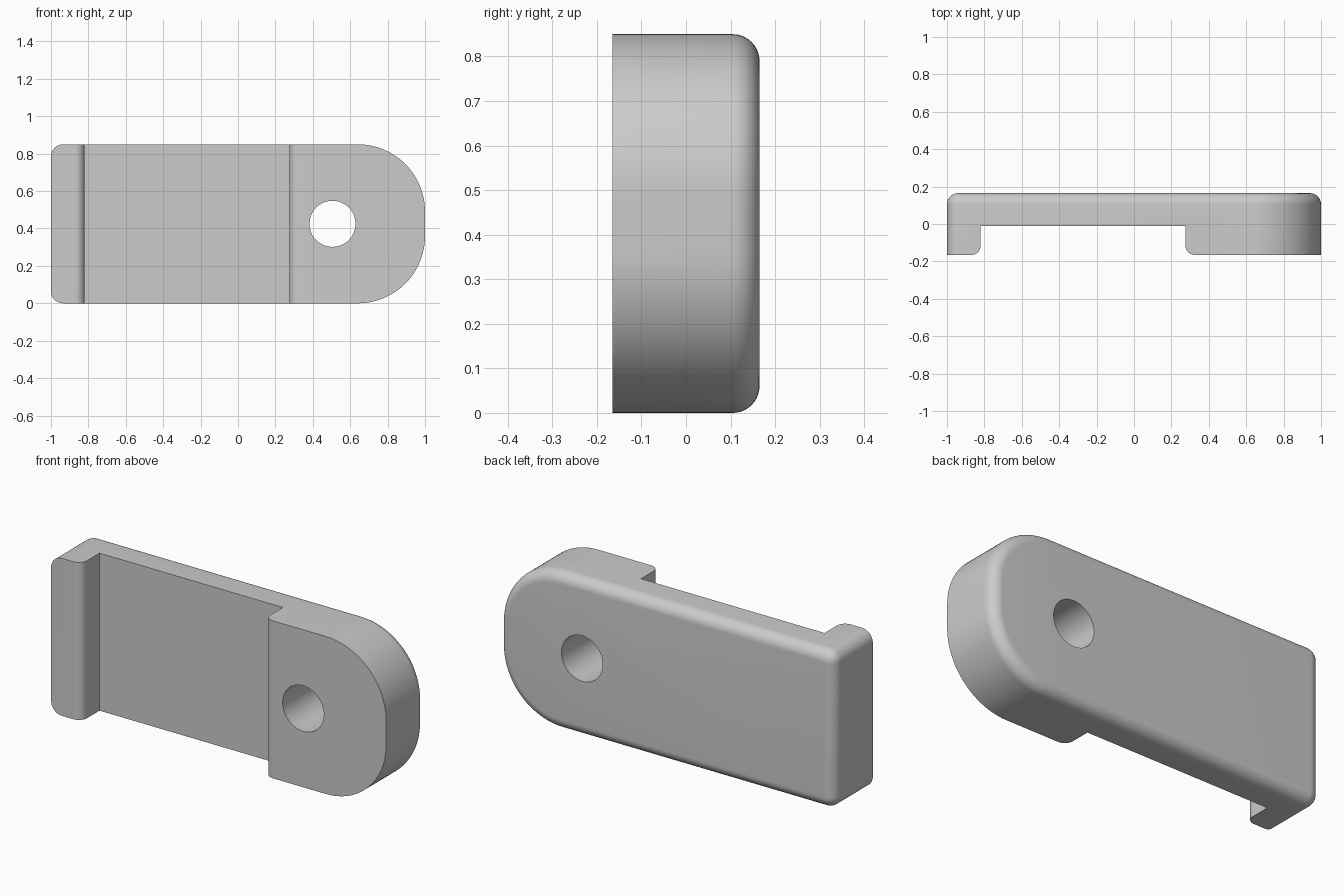
import bpy, bmesh
from math import sin, cos, pi, radians
from mathutils import Matrix

if "Cube" in bpy.data.objects:
    bpy.data.objects.remove(bpy.data.objects["Cube"], do_unlink=True)

HEIGHT = 0.85
FRONT, BACK = -0.165, 0.165
FILLET = 0.06
STEPS = 10

grey = bpy.data.materials.new("plain grey")
grey.use_nodes = True
colour = (0.6, 0.6, 0.6, 1)
grey.diffuse_color = colour
grey.node_tree.nodes["Principled BSDF"].inputs["Base Color"].default_value = colour


def arc(cx, cy, r, start, end, n):
    angles = [radians(start + (end - start) * i / n) for i in range(n + 1)]
    return [(cx + r * cos(a), cy + r * sin(a)) for a in angles]


def outline(inset):
    """Plate outline in x, z: small corners on one end, large ones on the other."""
    small, big = 0.065, 0.36
    pts = []
    for x, z, r, start in ((1 - big, HEIGHT - big, big, 0),
                           (small - 1, HEIGHT - small, small, 90),
                           (small - 1, small, small, 180),
                           (1 - big, big, big, 270)):
        pts += arc(x, z, r - inset, start, start + 90, 24 if r == big else 10)
    return pts


def loft(name, rings):
    """Closed solid through matching rings of 3D points."""
    bm = bmesh.new()
    loops = [[bm.verts.new(p) for p in ring] for ring in rings]
    for a, b in zip(loops, loops[1:]):
        for i in range(len(a)):
            j = (i + 1) % len(a)
            bm.faces.new((a[i], a[j], b[j], b[i]))
    bm.faces.new(loops[0])
    bm.faces.new(loops[-1])
    bmesh.ops.recalc_face_normals(bm, faces=bm.faces)
    mesh = bpy.data.meshes.new(name)
    bm.to_mesh(mesh)
    bm.free()
    mesh.materials.append(grey)
    obj = bpy.data.objects.new(name, mesh)
    bpy.context.collection.objects.link(obj)
    return obj


# Plate with a rounded back edge
layers = [(FRONT, 0)]
for i in range(STEPS + 1):
    a = pi / 2 * i / STEPS
    layers.append((BACK - FILLET + FILLET * sin(a), FILLET * (1 - cos(a))))
plate = loft("clamp_plate", [[(x, y, z) for x, z in outline(d)] for y, d in layers])

# Channel across the front, flaring out over rounded lips
left, right, floor, lip = -0.82, 0.275, -0.01, 0.05
lip_y = FRONT + lip - 0.0005
profile = [(left, floor), (right, floor)]
profile += arc(right + lip, lip_y, lip, 180, 270, STEPS)
profile += [(right + lip, -0.4), (left - lip, -0.4)]
profile += arc(left - lip, lip_y, lip, -90, 0, STEPS)
channel = loft("channel_cutter", [[(x, y, z) for x, y in profile] for z in (-0.2, HEIGHT + 0.2)])

# Bolt hole
circle = arc(0.505, HEIGHT / 2, 0.123, 0, 360, 64)[:-1]
hole = loft("hole_cutter", [[(x, y, z) for x, z in circle] for y in (-0.4, 0.4)])

bpy.ops.object.select_all(action="DESELECT")
bpy.context.view_layer.objects.active = plate
plate.select_set(True)
for cutter in (channel, hole):
    mod = plate.modifiers.new(cutter.name, "BOOLEAN")
    mod.operation = "DIFFERENCE"
    mod.solver = "EXACT"
    mod.object = cutter
    bpy.ops.object.modifier_apply(modifier=mod.name)
    bpy.data.objects.remove(cutter, do_unlink=True)
bpy.ops.object.shade_smooth_by_angle(angle=radians(30))
